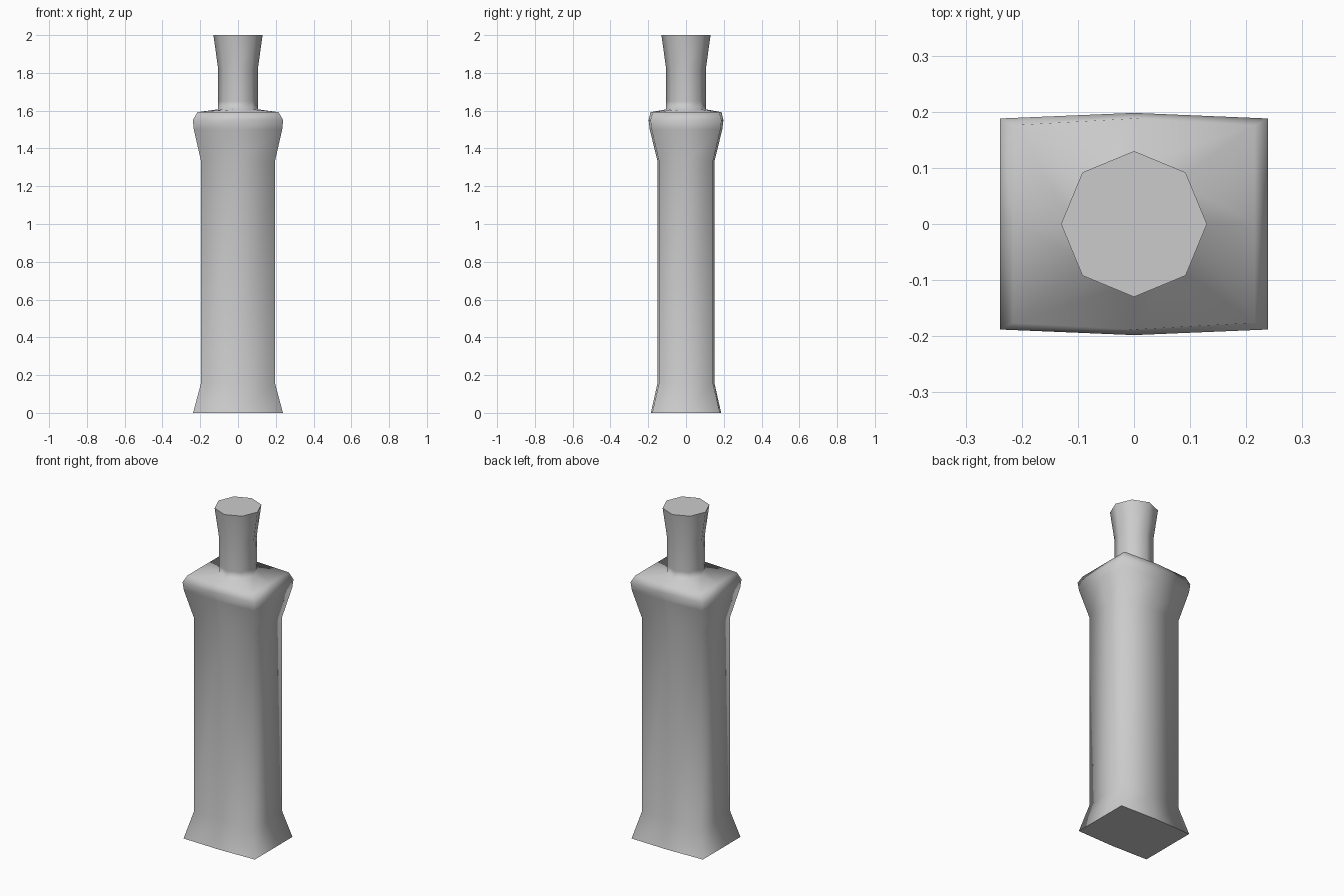
import bpy
import bmesh

cube = bpy.data.objects.get("Cube")
if cube:
    bpy.data.objects.remove(cube, do_unlink=True)

# Plain grey for the whole bottle
grey = bpy.data.materials.new("plain grey")
grey.use_nodes = True
colour = (0.6, 0.6, 0.6, 1)
grey.diffuse_color = colour
grey.node_tree.nodes["Principled BSDF"].inputs["Base Color"].default_value = colour


def box_ring(x, y, bulge, z):
    """Rectangular body section whose front and back bow out slightly."""
    return [(x, 0, z), (x, y, z), (0, y + bulge, z), (-x, y, z),
            (-x, 0, z), (-x, -y, z), (0, -y - bulge, z), (x, -y, z)]


def neck_ring(r, z):
    """Eight-sided neck section."""
    d = r * 0.707
    return [(r, 0, z), (d, d, z), (0, r, z), (-d, d, z),
            (-r, 0, z), (-d, -d, z), (0, -r, z), (d, -d, z)]


# Sections from the flared foot up to the mouth
rings = [
    box_ring(0.238, 0.179, 0.007, 0),
    box_ring(0.195, 0.142, 0.008, 0.16),
    box_ring(0.195, 0.142, 0.008, 1.33),
    box_ring(0.234, 0.182, 0.010, 1.50),
    box_ring(0.239, 0.188, 0.010, 1.55),
    box_ring(0.215, 0.176, 0.012, 1.592),
    neck_ring(0.105, 1.607),
    neck_ring(0.105, 1.65),
    neck_ring(0.105, 1.82),
    neck_ring(0.13, 2.0),
]

# Skin the sections into one closed bottle
bm = bmesh.new()
loops = [[bm.verts.new(p) for p in ring] for ring in rings]
for low, high in zip(loops, loops[1:]):
    for i in range(8):
        j = (i + 1) % 8
        bm.faces.new((low[i], low[j], high[j], high[i])).smooth = True
caps = [bm.faces.new(loops[0][::-1]), bm.faces.new(loops[-1])]

# Crisp edges around the base and mouth
for cap in caps:
    for edge in cap.edges:
        edge.smooth = False
bmesh.ops.recalc_face_normals(bm, faces=bm.faces)

mesh = bpy.data.meshes.new("bottle")
bm.to_mesh(mesh)
bm.free()
mesh.materials.append(grey)
bottle = bpy.data.objects.new("bottle", mesh)
bpy.context.collection.objects.link(bottle)
